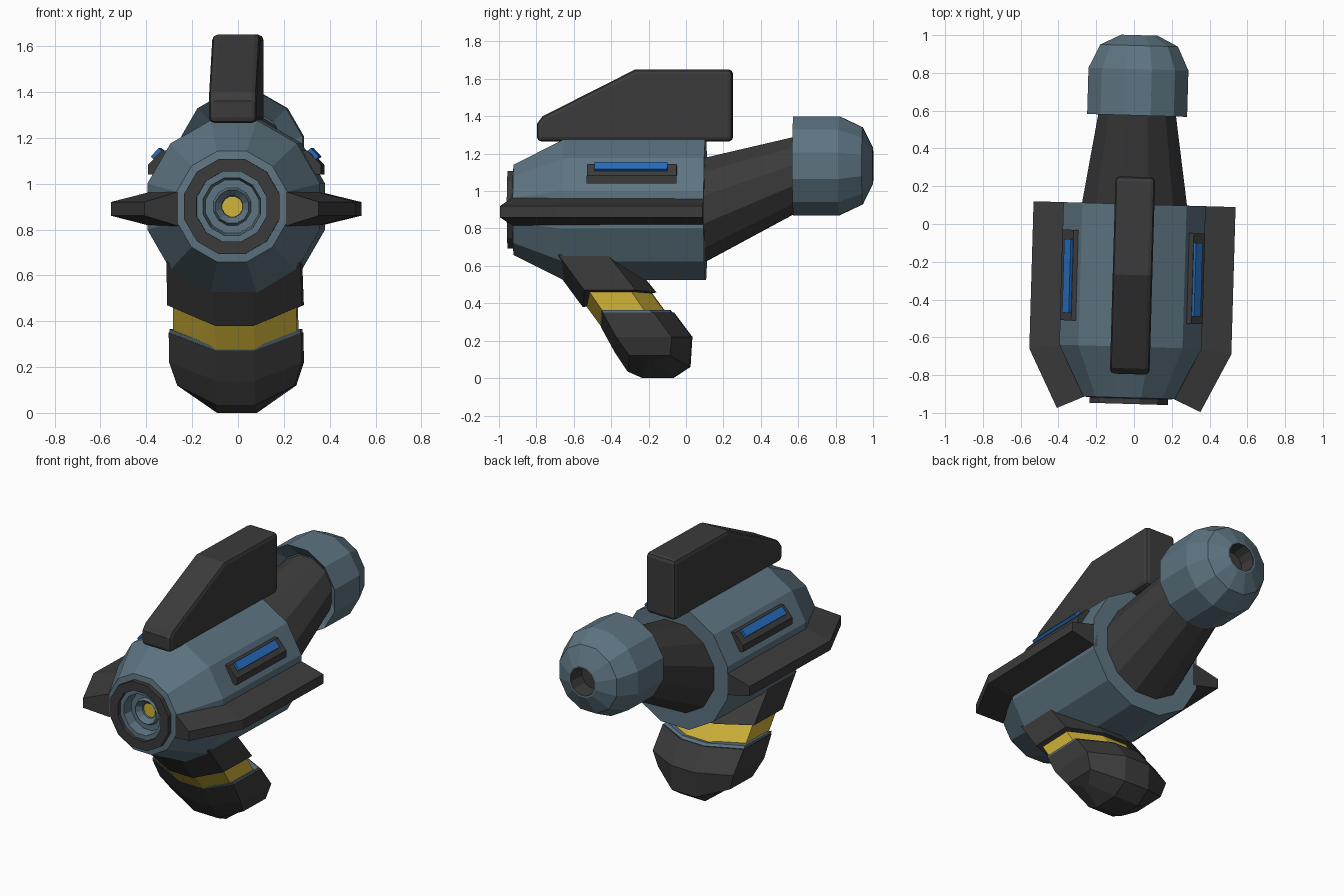
import bpy, bmesh, math
from mathutils import Matrix

if "Cube" in bpy.data.objects:
    bpy.data.objects.remove(bpy.data.objects["Cube"])

YAW = Matrix.Rotation(math.radians(-1.65), 4, 'Z')   # whole model is turned slightly


def mat(name, c):
    m = bpy.data.materials.new(name)
    m.diffuse_color = (*c, 1)
    m.use_nodes = True
    m.node_tree.nodes["Principled BSDF"].inputs["Base Color"].default_value = m.diffuse_color
    return m


STEEL = mat("steel_blue", (0.11, 0.175, 0.22))
DARK = mat("dark_grey", (0.044, 0.044, 0.044))
YELLOW = mat("yellow", (0.63, 0.45, 0.04))
BLUE = mat("bright_blue", (0.02, 0.15, 0.50))


def finish(name, bm, m):
    bmesh.ops.remove_doubles(bm, verts=bm.verts, dist=1e-5)
    bmesh.ops.recalc_face_normals(bm, faces=bm.faces)
    bm.transform(YAW)
    me = bpy.data.meshes.new(name)
    bm.to_mesh(me)
    bm.free()
    me.materials.append(m)
    ob = bpy.data.objects.new(name, me)
    bpy.context.collection.objects.link(ob)
    return ob


def loft(bm, rings, caps=True, loop=False):
    """Skin a list of equal-length point rings."""
    vs = [[bm.verts.new(p) for p in r] for r in rings]
    n = len(vs[0])
    pairs = list(zip(vs, vs[1:])) + ([(vs[-1], vs[0])] if loop else [])
    for a, b in pairs:
        for i in range(n):
            j = (i + 1) % n
            bm.faces.new((a[i], a[j], b[j], b[i]))
    if caps and not loop:
        bm.faces.new(vs[0])
        bm.faces.new(vs[-1])
    return vs


def lathe(name, prof, m, n=12, loop=False, caps=True):
    """Profile of (y, radius, centre z) turned about the long axis."""
    bm = bmesh.new()
    rings = []
    for y, r, z in prof:
        rings.append([(r * math.cos(t), y, z + r * math.sin(t))
                      for t in (2 * math.pi * (i + .5) / n for i in range(n))])
    loft(bm, rings, caps, loop)
    return finish(name, bm, m)


C = 0.9
# Main body with stepped nozzle recess in front
lathe("body", [(.105, .39, C), (-.65, .39, C), (-.92, .25, C), (-.93, .16, C), (-.93, .13, C),
               (-.87, .12, C), (-.87, .085, C), (-.89, .075, C), (-.86, .047, C), (-.84, .047, C)], STEEL)
lathe("nozzle_ring", [(-.90, .215, C), (-.953, .215, C), (-.953, .158, C), (-.90, .158, C)], DARK, loop=True)
lathe("nozzle_core", [(-.83, .046, C), (-.848, .046, C)], YELLOW)

# Barrel and rounded head
lathe("barrel", [(.09, .29, .895), (.66, .20, 1.115)], DARK)
H = 1.135
lathe("head", [(.65, .19, H), (.575, .274, H), (.82, .274, H), (.945, .213, H),
               (1.0, .10, H), (1.0, .088, H)], STEEL, caps=False)
lathe("head_bore", [(.999, .088, H), (.90, .08, H), (.90, .001, H)], DARK, caps=False)

# Side fins, vents and light strips
for s, side in ((1, "right"), (-1, "left")):
    bm = bmesh.new()
    loft(bm, [[(s * xr, yr, C - .01 - .075), (s * xo, yo, C - .01 - .03),
               (s * xo, yo, C - .01 + .03), (s * xr, yr, C - .01 + .075)]
              for xr, yr, xo, yo in ((.35, .105, .535, .105), (.36, -.65, .535, -.675),
                                     (.235, -.92, .38, -.985))])
    finish(side + "_fin", bm, DARK)
    for name, m, y0, y1, prof in (
            ("_vent", DARK, -.52, -.04,
             [(.30, 1.04), (.378, 1.04), (.378, 1.082), (.318, 1.145), (.26, 1.145)]),
            ("_light_strip", BLUE, -.48, -.09,
             [(.353, 1.105), (.367, 1.118), (.332, 1.156), (.317, 1.142)])):
        bm = bmesh.new()
        loft(bm, [[(s * x, y, z) for x, z in prof] for y in (y0, y1)])
        finish(side + name, bm, m)

# Top block with bevelled edges
bm = bmesh.new()
prof = [(-.795, 1.265), (.25, 1.265), (.25, 1.65), (-.27, 1.65), (-.765, 1.40), (-.795, 1.36)]
loft(bm, [[(x, y, z) for y, z in prof] for x in (-.105, .105)])
top = finish("top_block", bm, DARK)
bv = top.modifiers.new("bevel", 'BEVEL')
bv.width, bv.segments, bv.limit_method = .024, 2, 'ANGLE'
bv.angle_limit = math.radians(40)


# Grip, made of stacked rings which sag at the middle like the body underside
def grip(name, levels, m):
    bm = bmesh.new()
    rings = []
    for z, yf, yb, w, df, db in levels:
        k = .085
        rings.append([(-w, yf + .015, z), (-k, yf, z - df), (k, yf, z - df), (w, yf + .015, z),
                      (w, yb - .10, z), (k, yb, z - db), (-k, yb, z - db), (-w, yb - .10, z)])
    vs = loft(bm, rings, caps=False)
    for r in (vs[0], vs[-1]):
        for a, b, c, d in ((0, 1, 6, 7), (1, 2, 5, 6), (2, 3, 4, 5)):
            bm.faces.new((r[a], r[b], r[c], r[d]))
    finish(name, bm, m)


grip("grip_collar", [(.66, -.69, -.31, .292, .09, .02), (.47, -.55, -.16, .295, .09, .012)], DARK)
grip("grip_band", [(.50, -.55, -.21, .27, .09, .01), (.34, -.44, -.10, .27, .08, 0)], YELLOW)
grip("grip_rim", [(.365, -.458, -.085, .286, .078, 0), (.345, -.447, -.07, .286, .078, 0)], STEEL)
grip("grip_foot", [(.35, -.452, -.065, .29, .078, 0), (.22, -.38, .032, .29, .08, .0),
                   (.12, -.31, .022, .257, .085, .06), (.085, -.23, -.07, .20, .085, .085)], DARK)
